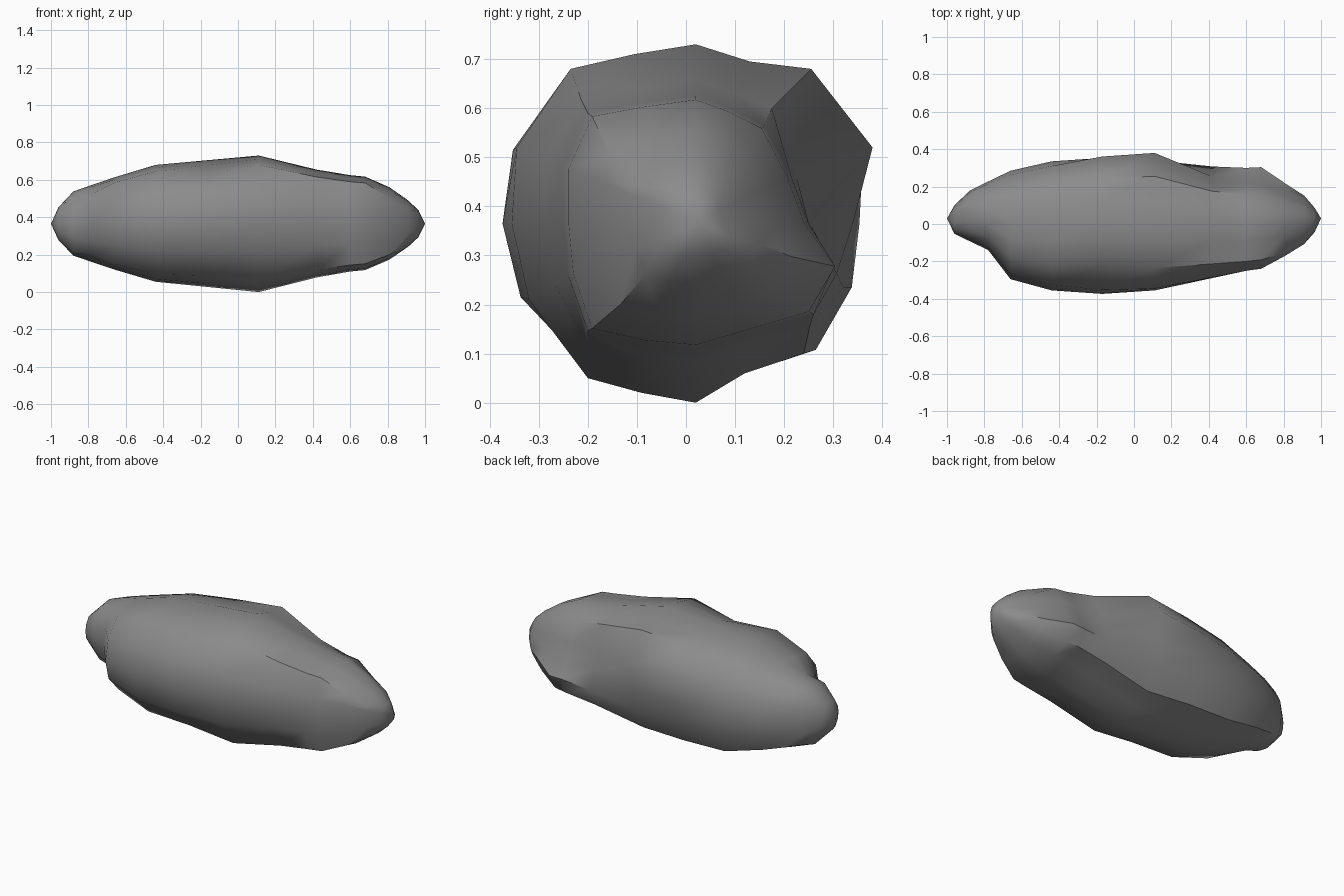
import bpy, bmesh, math

if "Cube" in bpy.data.objects:
    bpy.data.objects.remove(bpy.data.objects["Cube"])

# Cross-sections (y, z), clockwise from the top middle: left, middle and right of the stone
LEFT = [(.02, .68), (.12, .66), (.21, .63), (.31, .50), (.335, .365), (.325, .235), (.265, .115), (.13, .08),
        (.02, .055), (-.10, .07), (-.21, .095), (-.32, .22), (-.355, .365), (-.325, .51), (-.22, .645), (-.10, .665)]
MID = [(.02, .73), (.13, .695), (.255, .68), (.38, .52), (.34, .365), (.32, .235), (.24, .10), (.12, .06),
       (.02, 0), (-.09, .02), (-.20, .05), (-.32, .21), (-.355, .365), (-.345, .52), (-.235, .68), (-.105, .71)]
RIGHT = [(.02, .625), (.09, .60), (.16, .565), (.215, .46), (.25, .365), (.30, .275), (.26, .18), (.14, .145),
         (.02, .11), (-.09, .12), (-.20, .145), (-.24, .26), (-.25, .365), (-.25, .48), (-.20, .59), (-.09, .61)]
KNOTS = [(-.44, LEFT), (.11, MID), (.60, RIGHT)]
CY, CZ = .02, .365

# Stations along the stone: x, width scale, height scale, sideways shift
STATIONS = [(-.96, .22, .28, .01), (-.88, .39, .55, .035), (-.78, .53, .66, .04), (-.66, .84, .79, 0),
            (-.44, 1, 1, 0), (-.17, 1.05, 1, 0), (.11, 1, 1, 0), (.42, 1, .97, 0), (.60, 1, 1, 0),
            (.68, .96, .97, 0), (.81, .70, .75, 0), (.91, .47, .48, 0), (.965, .24, .28, 0)]
# Small dents: (station, point on the ring) -> move in y and z
DENTS = {(5, 14): (.03, -.03), (5, 10): (0, .015), (5, 15): (.01, -.01), (2, 14): (0, -.025), (2, 10): (0, .02),
         (7, 3): (-.05, -.02), (7, 4): (-.03, 0), (7, 2): (-.02, 0), (9, 5): (.015, 0),
         (10, 14): (-.02, -.03), (10, 2): (0, -.02), (11, 14): (-.02, -.03)}


def section(x):
    """Blend the cross-sections at position x."""
    if x <= KNOTS[0][0]:
        return LEFT
    for (x0, a), (x1, b) in zip(KNOTS, KNOTS[1:]):
        if x <= x1:
            t = (x - x0) / (x1 - x0)
            return [(p[0] + (q[0] - p[0]) * t, p[1] + (q[1] - p[1]) * t) for p, q in zip(a, b)]
    return RIGHT


# Loft the stone from rings and close both ends with a point
bm = bmesh.new()
rings = []
for s, (x, sy, sz, shift) in enumerate(STATIONS):
    ring = []
    for i, (y, z) in enumerate(section(x)):
        dy, dz = DENTS.get((s, i), (0, 0))
        ring.append(bm.verts.new((x, CY + shift + (y - CY) * sy + dy, CZ + (z - CZ) * sz + dz)))
    rings.append(ring)
n = len(LEFT)
for a, b in zip(rings, rings[1:]):
    for i in range(n):
        j = (i + 1) % n
        bm.faces.new((a[i], a[j], b[j], b[i]))
for ring, x in ((rings[0], -1), (rings[-1], 1)):
    tip = bm.verts.new((x, CY + .01, CZ))
    for i in range(n):
        bm.faces.new((ring[i], ring[(i + 1) % n], tip))
bmesh.ops.recalc_face_normals(bm, faces=bm.faces)

mesh = bpy.data.meshes.new("stone")
bm.to_mesh(mesh)
bm.free()
stone = bpy.data.objects.new("stone", mesh)
bpy.context.collection.objects.link(stone)

# Dark grey stone
mat = bpy.data.materials.new("dark_grey")
mat.diffuse_color = (.26, .26, .26, 1)
mat.use_nodes = True
mat.node_tree.nodes["Principled BSDF"].inputs["Base Color"].default_value = mat.diffuse_color
mesh.materials.append(mat)

bpy.context.view_layer.objects.active = stone
stone.select_set(True)
bpy.ops.object.shade_smooth_by_angle(angle=math.radians(42))
